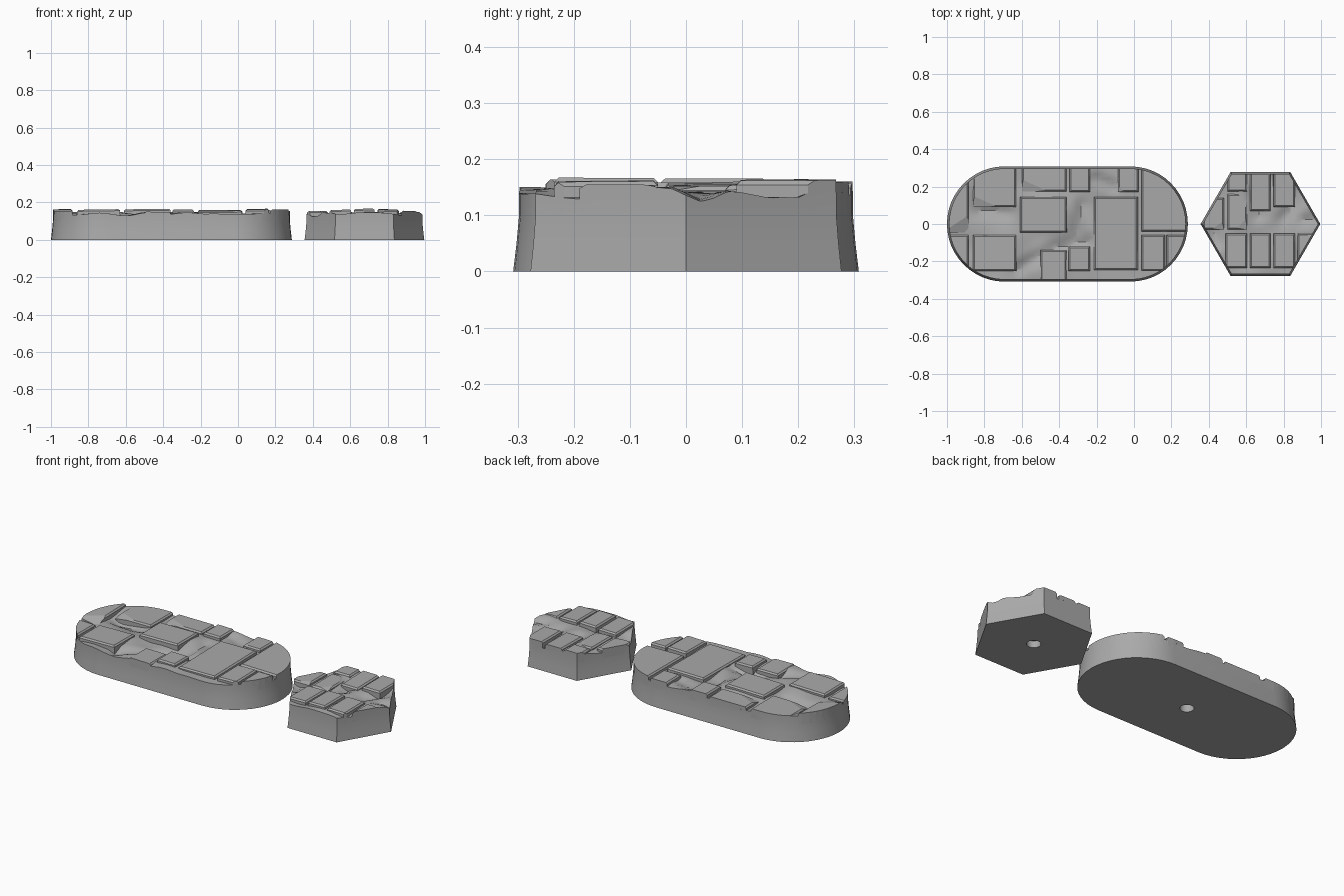
import bpy, bmesh, math, random
from mathutils import Vector, Matrix, noise

random.seed(4)
if "Cube" in bpy.data.objects:
    bpy.data.objects.remove(bpy.data.objects["Cube"], do_unlink=True)

stone = bpy.data.materials.new("grey stone")
stone.use_nodes = True
colour = (0.4, 0.4, 0.4, 1)
stone.diffuse_color = colour
stone.node_tree.nodes["Principled BSDF"].inputs["Base Color"].default_value = colour


def make_object(name, bm):
    bmesh.ops.recalc_face_normals(bm, faces=bm.faces)
    mesh = bpy.data.meshes.new(name)
    bm.to_mesh(mesh)
    bm.free()
    mesh.materials.append(stone)
    obj = bpy.data.objects.new(name, mesh)
    bpy.context.collection.objects.link(obj)
    return obj


def boolean(obj, cutter, operation):
    mod = obj.modifiers.new("cut", 'BOOLEAN')
    mod.operation, mod.object, mod.solver = operation, cutter, 'EXACT'
    bpy.context.view_layer.update()
    graph = bpy.context.evaluated_depsgraph_get()
    mesh = bpy.data.meshes.new_from_object(obj.evaluated_get(graph))
    obj.modifiers.clear()
    obj.data = mesh


def smooth(obj, degrees):
    bpy.ops.object.select_all(action='DESELECT')
    obj.select_set(True)
    bpy.context.view_layer.objects.active = obj
    bpy.ops.object.shade_smooth_by_angle(angle=math.radians(degrees))


def stadium(r):
    # two half circles joined by straight sides
    pts = []
    for side, start in ((1, -90), (-1, 90)):
        for i in range(25):
            a = math.radians(start + i * 7.5)
            pts.append((-0.356 + side * 0.336 + r * math.cos(a), r * math.sin(a)))
    return pts


def hexagon(r):
    return [(0.676 + r * math.cos(k * math.pi / 3), r * math.sin(k * math.pi / 3))
            for k in range(6)]


def flared_solid(name, outline, radius):
    # wall flares out towards the foot and is upright above
    bm = bmesh.new()
    rings = []
    for inset, z in ((0, 0), (0.006, 0.05), (0.0105, 0.1), (0.012, 0.3)):
        rings.append([bm.verts.new((x, y, z)) for x, y in outline(radius - inset)])
    n = len(rings[0])
    for low, high in zip(rings, rings[1:]):
        for i in range(n):
            j = (i + 1) % n
            bm.faces.new((low[i], low[j], high[j], high[i]))
    bm.faces.new(rings[0][::-1])
    bm.faces.new(rings[-1])
    return make_object(name, bm)


def box(x0, x1, y0, y1, z0, z1):
    bm = bmesh.new()
    bmesh.ops.create_cube(bm, size=1)
    for v in bm.verts:
        v.co = Vector((x1 if v.co.x > 0 else x0, y1 if v.co.y > 0 else y0,
                       z1 if v.co.z > 0 else z0))
    return bm


def gouge_depth(p, path):
    # distance to a worn channel, turned into a soft trench
    best = 1
    for a, b in zip(path, path[1:]):
        a, d = Vector(a), Vector(b) - Vector(a)
        t = max(0, min(1, (p - a).dot(d) / d.dot(d)))
        best = min(best, (p - a - d * t).length)
    return max(0, 1 - best / 0.05)


def rubble_block(name, x0, x1, gouges):
    bm = box(x0, x1, -0.34, 0.34, -0.1, 0.14)
    step = 0.024
    for axis, start, end in ((0, x0, x1), (1, -0.34, 0.34)):
        count = round((end - start) / step)
        for i in range(1, count):
            co, no = Vector(), Vector()
            co[axis] = start + (end - start) * i / count
            no[axis] = 1
            bmesh.ops.bisect_plane(bm, geom=bm.verts[:] + bm.edges[:] + bm.faces[:],
                                   plane_co=co, plane_no=no)
    for v in bm.verts:
        if v.co.z > 0:
            p = v.co.xy
            lumps = noise.noise(Vector((p.x * 6, p.y * 6, 1)))
            worn = max(gouge_depth(p, g) for g in gouges)
            v.co.z = min(0.151, 0.139 + 0.022 * lumps) - 0.022 * worn
    return make_object(name, bm)


def slab(name, x0, x1, y0, y1, top, chips, clip):
    # chamfered paving stone, slightly tilted, with broken corners
    bm = box(x0, x1, y0, y1, 0.1, top)
    rim = [e for e in bm.edges if all(v.co.z > 0.11 for v in e.verts)]
    bmesh.ops.bevel(bm, geom=rim, offset=0.008, segments=1, affect='EDGES')
    corners = [(x0, y0), (x1, y0), (x1, y1), (x0, y1)]
    middle = Vector(((x0 + x1) / 2, (y0 + y1) / 2, 0))
    for x, y in random.sample(corners, chips):
        out = Vector((math.copysign(random.uniform(0.3, 1), x - middle.x),
                      math.copysign(random.uniform(0.3, 1), y - middle.y),
                      random.uniform(2, 4)))
        point = Vector((x, y, top)).lerp(middle + Vector((0, 0, top)), random.uniform(0.2, 0.5))
        cut = bmesh.ops.bisect_plane(bm, geom=bm.verts[:] + bm.edges[:] + bm.faces[:],
                                     plane_co=point, plane_no=out, clear_outer=True)
        edges = [g for g in cut["geom_cut"] if isinstance(g, bmesh.types.BMEdge)]
        bmesh.ops.holes_fill(bm, edges=edges)
    tilt = (Matrix.Rotation(random.uniform(-0.02, 0.02), 4, 'X')
            @ Matrix.Rotation(random.uniform(-0.02, 0.02), 4, 'Y'))
    pivot = middle + Vector((0, 0, top))
    for v in bm.verts:
        v.co = tilt @ (v.co - pivot) + pivot
    obj = make_object(name, bm)
    boolean(obj, clip, 'INTERSECT')


def build_base(name, outline, radius, centre, x0, x1, gouges, slabs):
    clip = flared_solid(name + "_outline", outline, radius)
    body = rubble_block(name, x0, x1, gouges)
    boolean(body, clip, 'INTERSECT')
    # round socket underneath
    bm = bmesh.new()
    bmesh.ops.create_cone(bm, cap_ends=True, segments=32, radius1=0.037, radius2=0.037,
                          depth=0.08, matrix=Matrix.Translation((centre, 0, 0)))
    socket = make_object(name + "_socket", bm)
    boolean(body, socket, 'DIFFERENCE')
    smooth(body, 28)
    for i, spec in enumerate(slabs):
        slab(f"{name}_slab_{i + 1}", *spec, clip)
    for helper in (socket, clip):
        bpy.data.objects.remove(helper, do_unlink=True)


# x range, y range, top height, number of broken corners
long_slabs = [
    (-.86, -.63, -.25, -.06, .161, 0), (-.61, -.36, -.045, .145, .164, 0),
    (-.6, -.36, .175, .32, .152, 1), (-.345, -.235, .17, .32, .16, 0),
    (-.215, .02, -.245, .145, .157, 0), (-.085, .025, .17, .32, .157, 1),
    (.04, .32, -.04, .32, .157, 0), (.04, .165, -.25, -.06, .164, 0),
    (.175, .32, -.25, -.06, .161, 0), (-1.02, -.885, -.045, .25, .163, 1),
    (-1.02, -.885, -.25, -.06, .154, 0), (-.35, -.235, -.25, -.12, .162, 0),
    (-.5, -.36, -.32, -.14, .149, 1), (-.86, -.63, .09, .32, .152, 2),
]
hex_slabs = [
    (.5, .605, .175, .28, .157, 0), (.5, .605, -.03, .16, .152, 2),
    (.49, .605, -.235, -.05, .16, 0), (.62, .73, -.235, -.05, .166, 0),
    (.745, .86, -.235, -.05, .161, 0), (.62, .73, .07, .3, .156, 1),
    (.745, .86, .09, .3, .163, 1), (.875, .96, -.2, -.05, .155, 1),
    (.37, .48, -.03, .14, .153, 1),
]
long_gouges = [
    [(-.62, -.24), (-.53, -.19), (-.42, -.13), (-.25, -.09)],
    [(-.82, .07), (-.68, .06)], [(-.28, .1), (-.3, -.06)], [(-.2, .24), (-.11, .2)],
]
hex_gouges = [
    [(.74, .24), (.83, .18), (.85, .09), (.8, .03)],
    [(.64, .16), (.67, .05)], [(1, .04), (.9, .02)], [(.44, -.1), (.42, -.04)],
]

build_base("long_base", stadium, 0.308, -0.356, -1.03, 0.32, long_gouges, long_slabs)
build_base("hexagon_base", hexagon, 0.32, 0.676, 0.33, 1.03, hex_gouges, hex_slabs)
